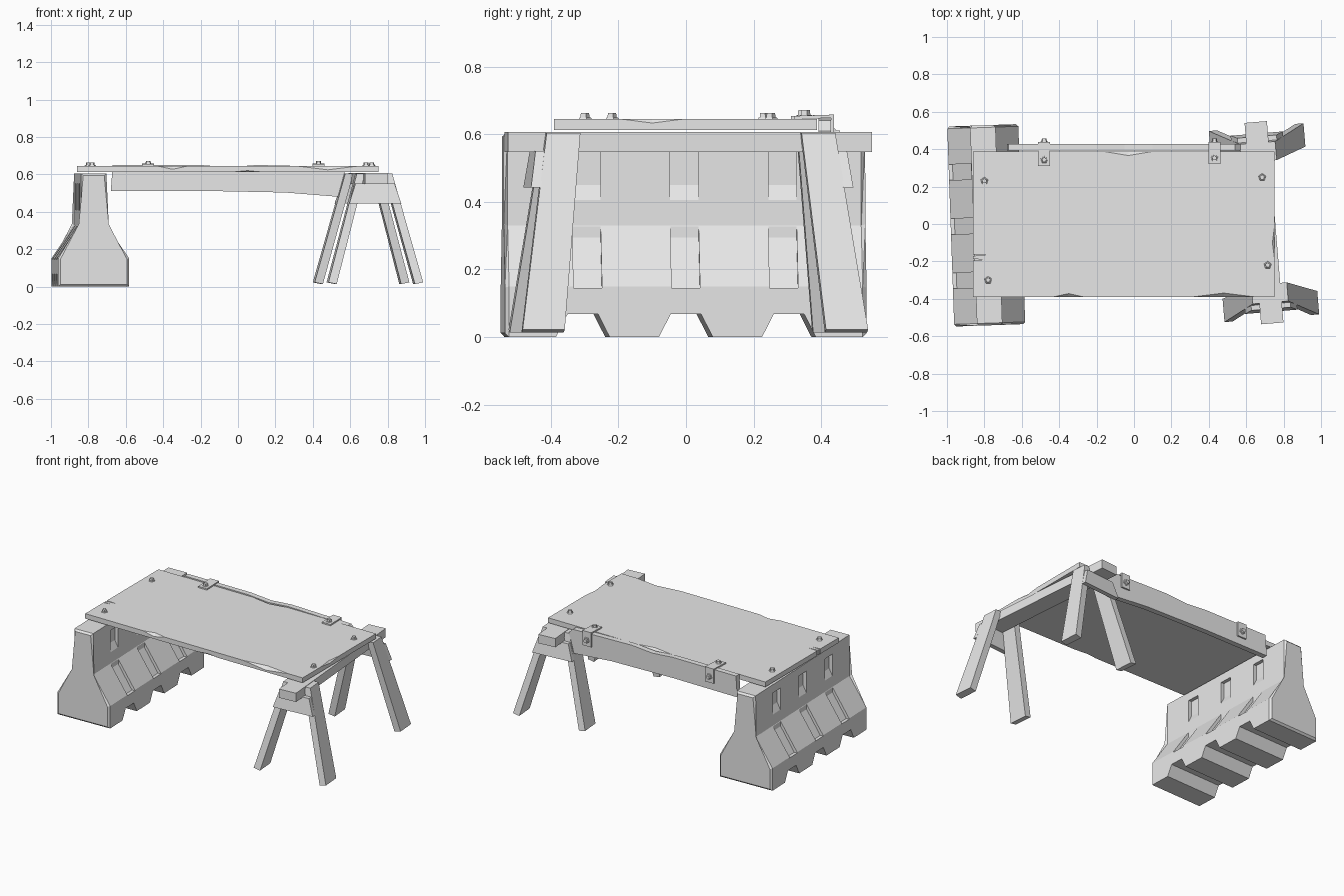
import bpy, bmesh, math
from mathutils import Matrix, Vector

cube = bpy.data.objects.get("Cube")
if cube:
    bpy.data.objects.remove(cube)

grey = bpy.data.materials.new("plain_grey")
grey.use_nodes = True
grey.diffuse_color = (0.8, 0.8, 0.8, 1)
grey.node_tree.nodes["Principled BSDF"].inputs["Base Color"].default_value = (0.8, 0.8, 0.8, 1)


def place(loc, turn=0):
    return Matrix.Translation(loc) @ Matrix.Rotation(math.radians(turn), 4, "Z")


def make(name, bm, matrix=Matrix()):
    bmesh.ops.transform(bm, matrix=matrix, verts=bm.verts)
    bmesh.ops.recalc_face_normals(bm, faces=bm.faces)
    mesh = bpy.data.meshes.new(name)
    bm.to_mesh(mesh)
    bm.free()
    mesh.materials.append(grey)
    ob = bpy.data.objects.new(name, mesh)
    bpy.context.collection.objects.link(ob)
    return ob


def loft(bm, ring_a, ring_b):
    """Closed solid between two matching outlines."""
    a = [bm.verts.new(p) for p in ring_a]
    b = [bm.verts.new(p) for p in ring_b]
    bm.faces.new(a)
    bm.faces.new(b[::-1])
    for i in range(len(a)):
        j = (i + 1) % len(a)
        bm.faces.new((a[i], b[i], b[j], a[j]))


def prism(bm, outline, axis, lo, hi):
    def ring(d):
        return [Vector({"x": (d, u, v), "y": (u, d, v), "z": (u, v, d)}[axis]) for u, v in outline]
    loft(bm, ring(lo), ring(hi))


def rect(u0, u1, v0, v1):
    return [(u0, v0), (u1, v0), (u1, v1), (u0, v1)]


def cut(ob, cutter):
    mod = ob.modifiers.new("cut", "BOOLEAN")
    mod.object = cutter
    mod.solver = "EXACT"
    bpy.context.view_layer.update()
    deps = bpy.context.evaluated_depsgraph_get()
    ob.data = bpy.data.meshes.new_from_object(ob.evaluated_get(deps))
    ob.modifiers.clear()
    bpy.data.objects.remove(cutter)


# Concrete barrier: flared profile with chamfered ends
at_barrier = place((-0.79, -0.007, 0), 2)
half = [(0.19, 0), (0.19, 0.15), (0.068, 0.33), (0.068, 0.605)]
bm = bmesh.new()
prism(bm, half + [(-x, z) for x, z in half[::-1]], "y", -0.535, 0.535)
ends = [e for e in bm.edges if abs(e.verts[0].co.y - e.verts[1].co.y) < 0.01]
bmesh.ops.bevel(bm, geom=ends, offset=0.012, segments=1, affect="EDGES")
barrier = make("concrete_barrier", bm, at_barrier)

# Forklift notches below, pockets in both slopes and both walls
bm = bmesh.new()
pocket = [(0.25, 0.145), (0.169, 0.145), (0.07, 0.295), (0.07, 0.34), (0.25, 0.34)]
slot = [(0.1, 0.4), (0.068, 0.405), (0.045, 0.45), (0.045, 0.55), (0.1, 0.55)]
for k in (-1, 0, 1):
    y = 0.305 * k
    prism(bm, [(y - 0.09, -0.02), (y + 0.09, -0.02), (y + 0.045, 0.068), (y - 0.045, 0.068)],
          "x", -0.3, 0.3)
    y = 0.29 * k
    for side in (-1, 1):
        for shape in (pocket, slot):
            prism(bm, [(side * x, z) for x, z in shape], "y", y - 0.042, y + 0.042)
cut(barrier, make("barrier_cutter", bm, at_barrier))

# Table top with chipped edges and two splits
bm = bmesh.new()
prism(bm, rect(-0.86, 0.752, -0.39, 0.387), "z", 0.612, 0.645)
top = make("table_top", bm)
bm = bmesh.new()


def chip(x, y, z, along, length, depth):
    """Spindle-shaped cutter lying along an edge."""
    u = Vector((1, 0, 0)) if along == "x" else Vector((0, 1, 0))
    v = Vector((0, 1, 0)) if along == "x" else Vector((1, 0, 0))
    c = Vector((x, y, z))
    tips = [bm.verts.new(c + s * u * length / 2) for s in (-1, 1)]
    belt = [bm.verts.new(c + depth * d) for d in (v, Vector((0, 0, 1)), -v, Vector((0, 0, -1)))]
    for i in range(4):
        for tip in tips:
            bm.faces.new((belt[i], belt[(i + 1) % 4], tip))


chip(-0.35, -0.392, 0.647, "x", 0.2, 0.022)
chip(0.48, -0.392, 0.647, "x", 0.4, 0.025)
chip(-0.03, 0.389, 0.647, "x", 0.3, 0.025)
chip(0.05, -0.392, 0.61, "x", 0.25, 0.012)
chip(0.754, -0.1, 0.647, "y", 0.25, 0.016)
for y, reach in ((-0.165, 0.78), (-0.19, 0.8)):
    prism(bm, [(-0.88, y - 0.007), (-reach, y), (-0.88, y + 0.004)], "z", 0.6, 0.66)
cut(top, make("top_cutter", bm))

# Worn plank along the back edge
bm = bmesh.new()
prism(bm, [(-0.68, 0.51), (-0.2, 0.512), (0.25, 0.503), (0.54, 0.48), (0.57, 0.61),
           (0.54, 0.64), (0.1, 0.65), (-0.05, 0.638), (-0.2, 0.65), (-0.67, 0.65)],
      "y", 0.392, 0.428)
make("back_plank", bm)


# Angle brackets and pentagonal bolts
def bolt(name, loc, upright=True):
    bm = bmesh.new()
    for r, h in ((0.021, 0.004), (0.015, 0.018)):
        bmesh.ops.create_cone(bm, cap_ends=True, segments=5, radius1=r, radius2=r * 0.9, depth=h,
                              matrix=Matrix.Translation((0, 0, h / 2)))
    spin = Matrix() if upright else Matrix.Rotation(-math.pi / 2, 4, "X")
    make(name, bm, Matrix.Translation(loc) @ spin)


for name, x, y in (("left", 0.43, 0.32), ("right", -0.48, 0.31)):
    bm = bmesh.new()
    prism(bm, [(y, 0.645), (y, 0.654), (0.438, 0.658), (0.438, 0.56), (0.428, 0.56), (0.428, 0.648)],
          "x", x - 0.032, x + 0.032)
    make(name + "_bracket", bm)
    bolt(name + "_bracket_top_bolt", (x, y + 0.033, 0.653))
    bolt(name + "_bracket_back_bolt", (x, 0.438, 0.6), False)
for i, (x, y) in enumerate([(-0.8, 0.23), (-0.78, -0.3), (0.685, 0.25), (0.715, -0.22)]):
    bolt("corner_bolt_%d" % (i + 1), (x, y, 0.645))

# Sawhorse: beam, four splayed legs and two end plates
at_horse = place((0.695, 0.007, 0), 4.7)
bm = bmesh.new()
prism(bm, rect(-0.06, 0.06, -0.54, 0.54), "z", 0.548, 0.607)
make("sawhorse_beam", bm, at_horse)


def slab(cx, cy, wx, wy, z, tilt=0):
    return [Vector((x, y, z - tilt * (x - cx)))
            for x, y in rect(cx - wx / 2, cx + wx / 2, cy - wy / 2, cy + wy / 2)]


for end, sy in (("front", -1), ("back", 1)):
    for side, sx in (("right", -1), ("left", 1)):
        bm = bmesh.new()
        loft(bm, slab(sx * 0.232, sy * 0.45, 0.044, 0.125, 0.018, -sx * 0.2),
             slab(sx * 0.073, sy * 0.378, 0.044, 0.1, 0.604))
        make("%s_%s_leg" % (end, side), bm, at_horse)
    bm = bmesh.new()
    loft(bm, [Vector((x, sy * 0.448, 0.443)) for x in (-0.14, 0.14)]
         + [Vector((x, sy * 0.432, 0.55)) for x in (0.105, -0.105)],
         [Vector((x, sy * 0.478, 0.443)) for x in (-0.14, 0.14)]
         + [Vector((x, sy * 0.462, 0.55)) for x in (0.105, -0.105)])
    make(end + "_end_plate", bm, at_horse)
